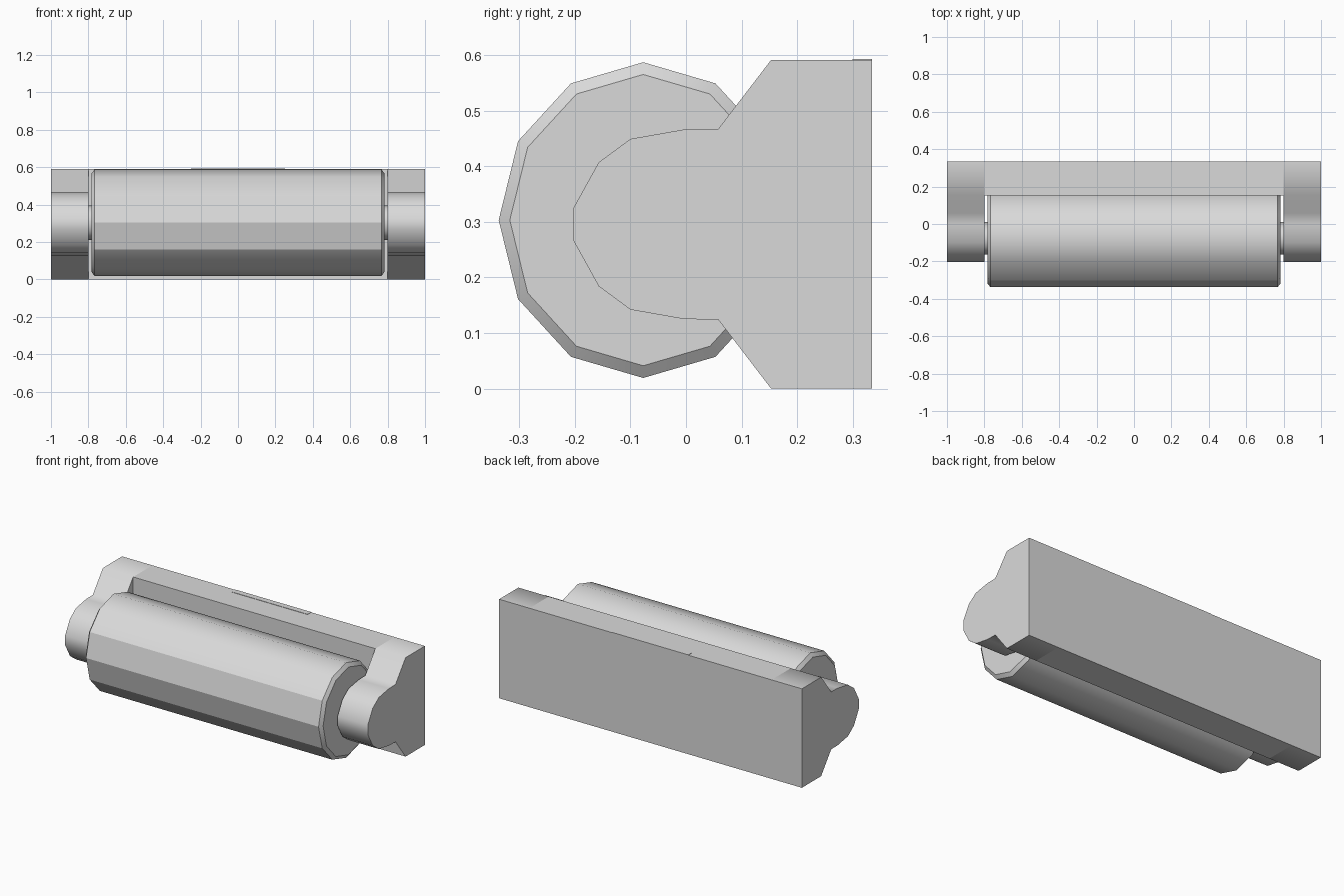
import bpy, math
from math import radians, cos, sin, pi

cube = bpy.data.objects.get("Cube")
if cube:
    bpy.data.objects.remove(cube, do_unlink=True)

grey = bpy.data.materials.new("light grey")
grey.use_nodes = True
colour = (0.7, 0.7, 0.7, 1)
grey.diffuse_color = colour
grey.node_tree.nodes["Principled BSDF"].inputs["Base Color"].default_value = colour

AXIS_Y, AXIS_Z = -0.077, 0.303


def loft(name, sections, smooth_angle=None):
    """Join (x, [(y, z), ...]) sections along x and cap both ends."""
    n = len(sections[0][1])
    verts = [(x, y, z) for x, ring in sections for y, z in ring]
    faces = [list(range(n)), list(range(len(verts) - n, len(verts)))[::-1]]
    for s in range(len(sections) - 1):
        for i in range(n):
            a, b = s * n + i, s * n + (i + 1) % n
            faces.append((a, a + n, b + n, b))
    mesh = bpy.data.meshes.new(name)
    mesh.from_pydata(verts, [], faces)
    mesh.materials.append(grey)
    obj = bpy.data.objects.new(name, mesh)
    bpy.context.collection.objects.link(obj)
    bpy.ops.object.select_all(action='DESELECT')
    obj.select_set(True)
    bpy.context.view_layer.objects.active = obj
    bpy.ops.object.mode_set(mode='EDIT')
    bpy.ops.mesh.select_all(action='SELECT')
    bpy.ops.mesh.normals_make_consistent(inside=False)
    bpy.ops.object.mode_set(mode='OBJECT')
    if smooth_angle:
        bpy.ops.object.shade_smooth_by_angle(angle=radians(smooth_angle))
    return obj


def ring(ry, rz, sides=12):
    return [(AXIS_Y + ry * cos(2 * pi * i / sides), AXIS_Z + rz * sin(2 * pi * i / sides))
            for i in range(sides)]


def box(y0, y1, z0, z1):
    return [(y0, z0), (y1, z0), (y1, z1), (y0, z1)]


# Wall bar between the brackets
loft("wall_bar", [(-0.8, box(0.153, 0.335, 0, 0.591)), (0.8, box(0.153, 0.335, 0, 0.591))])

# Thin strip on the top rear edge
loft("top_strip", [(-0.25, box(0.3, 0.335, 0.591, 0.593)), (0.25, box(0.3, 0.335, 0.591, 0.593))])

# End brackets with rounded noses, mirrored top to bottom
upper = [(0.335, 0.591), (0.153, 0.591), (0.058, 0.467), (-0.004, 0.466),
         (-0.1, 0.449), (-0.157, 0.407), (-0.203, 0.324)]
bracket = upper + [(y, 0.591 - z) for y, z in reversed(upper)]

for side, sign in (("left", 1), ("right", -1)):
    loft(side + "_bracket", [(sign * 0.8, bracket), (sign, bracket)], 55)
    # Short axle pin joining roller and bracket
    pin = ring(0.087, 0.092)
    loft(side + "_axle_pin", [(sign * 0.77, pin), (sign * 0.81, pin)], 40)

# Twelve-sided roller with chamfered rims
body, rim = ring(0.26, 0.284), ring(0.24, 0.262)
roller = loft("roller", [(-0.784, rim), (-0.768, body), (0.768, body), (0.784, rim)], 35)
# The two foremost bands stay flat
for face in roller.data.polygons:
    if face.normal.y < -0.9:
        face.use_smooth = False
